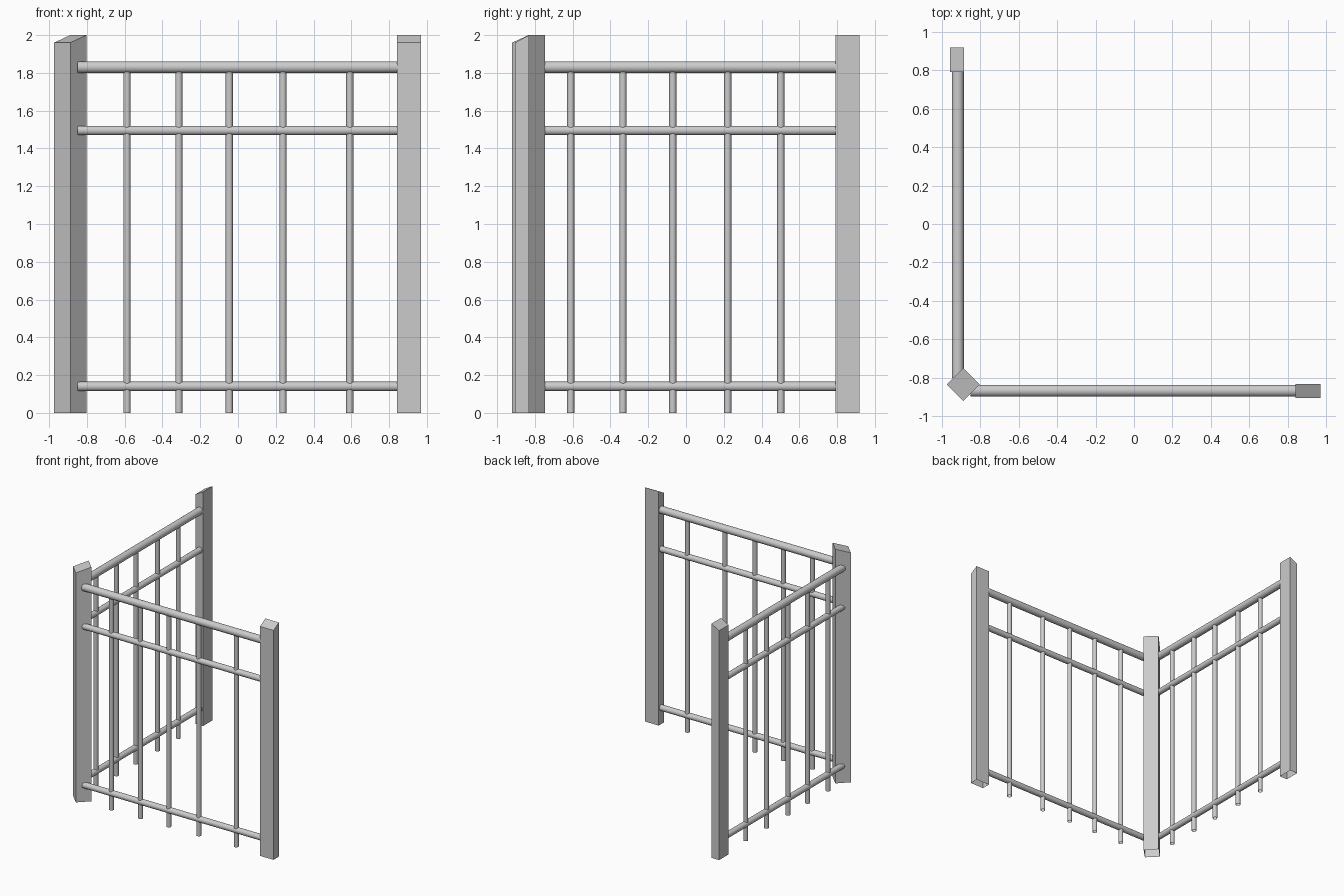
import bpy, bmesh
from math import pi, radians
from mathutils import Matrix, Vector

if "Cube" in bpy.data.objects:
    bpy.data.objects.remove(bpy.data.objects["Cube"])


def finish(bm, name, smooth=False):
    bmesh.ops.recalc_face_normals(bm, faces=bm.faces[:])
    me = bpy.data.meshes.new(name)
    bm.to_mesh(me)
    bm.free()
    for p in me.polygons:
        p.use_smooth = smooth
    ob = bpy.data.objects.new(name, me)
    bpy.context.collection.objects.link(ob)
    return ob


def post(name, centre, width, depth, angle):
    # square tube, open underneath, with a top sloping down to its local -y side
    bm = bmesh.new()
    bmesh.ops.create_cube(bm, size=1)
    for v in bm.verts:
        top = v.co.z > 0
        z = (2.0 if v.co.y > 0 else 1.96) if top else 0.0
        v.co = Vector((v.co.x * width, v.co.y * depth, z))
    bm.faces.ensure_lookup_table()
    bottom = [f for f in bm.faces if all(v.co.z < 0.01 for v in f.verts)]
    bmesh.ops.delete(bm, geom=bottom, context='FACES_ONLY')
    bmesh.ops.rotate(bm, verts=bm.verts, matrix=Matrix.Rotation(angle, 3, 'Z'))
    bmesh.ops.recalc_face_normals(bm, faces=bm.faces[:])
    ob = finish(bm, name)
    ob.location = (centre[0], centre[1], 0)


def tube(name, a, b, radius):
    a, b = Vector(a), Vector(b)
    d = b - a
    bm = bmesh.new()
    bmesh.ops.create_cone(bm, cap_ends=False, segments=24,
                          radius1=radius, radius2=radius, depth=d.length)
    m = Matrix.Translation((a + b) / 2) @ d.to_track_quat('Z', 'Y').to_matrix().to_4x4()
    bmesh.ops.transform(bm, verts=bm.verts, matrix=m)
    finish(bm, name, True)


# posts: corner turned 45 degrees, slopes face outward
post("corner_post", (-0.888, -0.834), 0.122, 0.122, radians(-45))
post("right_post", (0.905, -0.868), 0.128, 0.073, 0)
post("back_post", (-0.920, 0.855), 0.128, 0.073, -pi / 2)

FRONT_Y, SIDE_X = -0.867, -0.916

# horizontal rails of both panels
for label, z, r in (("bottom", 0.14, 0.025), ("middle", 1.495, 0.025), ("top", 1.83, 0.031)):
    tube(f"front_{label}_rail", (-0.85, FRONT_Y, z), (0.843, FRONT_Y, z), r)
    tube(f"side_{label}_rail", (SIDE_X, -0.80, z), (SIDE_X, 0.794, z), r)

# vertical bars
for x in (-0.588, -0.313, -0.046, 0.238, 0.592):
    tube("front_bar", (x, FRONT_Y, 0), (x, FRONT_Y, 1.82), 0.019)
for y in (-0.61, -0.334, -0.07, 0.221, 0.502):
    tube("side_bar", (SIDE_X, y, 0), (SIDE_X, y, 1.82), 0.019)
